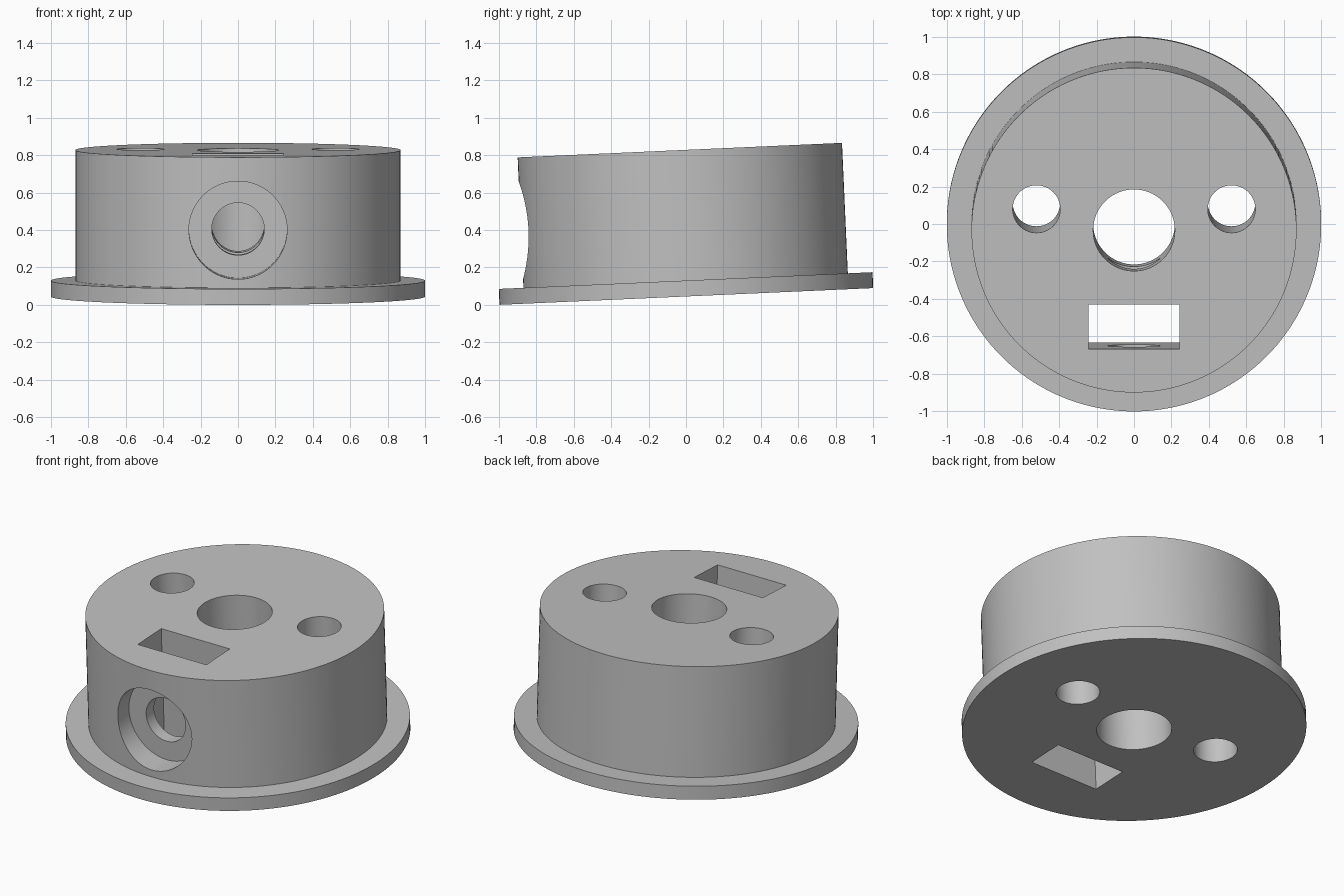
import bpy
from math import radians, pi
from mathutils import Matrix

if "Cube" in bpy.data.objects:
    bpy.data.objects.remove(bpy.data.objects["Cube"])

FLANGE_T, HEIGHT, BORE_Z = 0.085, 0.783, 0.393
TILT = radians(2.56)

grey = bpy.data.materials.new("plain grey")
grey.use_nodes = True
colour = (0.53, 0.53, 0.53, 1)
grey.diffuse_color = colour
grey.node_tree.nodes["Principled BSDF"].inputs["Base Color"].default_value = colour


def cylinder(name, radius, start, end, x=0, y=0, along_y=False, sides=96):
    """Cylinder from start to end along z, or along y at the bore height."""
    mid = (start + end) / 2
    place = (0, mid, BORE_Z) if along_y else (x, y, mid)
    bpy.ops.mesh.primitive_cylinder_add(
        vertices=sides, radius=radius, depth=end - start, location=place,
        rotation=(pi / 2 if along_y else 0, 0, 0))
    obj = bpy.context.object
    obj.name = name
    return obj


def combine(target, tool, operation):
    """Apply a boolean to the target and discard the tool."""
    tool.hide_render = True
    mod = target.modifiers.new(tool.name, 'BOOLEAN')
    mod.object, mod.operation, mod.solver = tool, operation, 'EXACT'
    bpy.context.view_layer.objects.active = target
    bpy.ops.object.modifier_apply(modifier=mod.name)
    bpy.data.objects.remove(tool)


# Round body standing on a thin flange
body = cylinder("flanged_body", 0.868, 0.03, HEIGHT, sides=160)
combine(body, cylinder("flange", 1.0, 0, FLANGE_T, sides=160), 'UNION')

# Vertical through holes: centre and one on each side
combine(body, cylinder("centre_hole", 0.218, -0.2, 1), 'DIFFERENCE')
for side in (-1, 1):
    combine(body, cylinder("side_hole", 0.127, -0.2, 1, x=side * 0.521, y=0.113), 'DIFFERENCE')

# Rectangular slot through the full height
bpy.ops.mesh.primitive_cube_add(size=1, location=(0, -0.516, 0.4))
slot = bpy.context.object
slot.name = "slot"
slot.scale = (0.486, 0.238, 1.4)
combine(body, slot, 'DIFFERENCE')

# Front bore reaching the centre hole, with a wide counterbore
combine(body, cylinder("front_bore", 0.14, -1.2, -0.1, along_y=True), 'DIFFERENCE')
combine(body, cylinder("counterbore", 0.262, -1.2, -0.715, along_y=True), 'DIFFERENCE')

# Tilt the whole body slightly and rest it on the ground
body.data.transform(Matrix.Translation(-body.location).inverted())
body.location = (0, 0, 0)
body.data.transform(Matrix.Rotation(TILT, 4, 'X'))
low = min(v.co.z for v in body.data.vertices)
ys = [v.co.y for v in body.data.vertices]
body.data.transform(Matrix.Translation((0, -(min(ys) + max(ys)) / 2, -low)))

body.data.materials.clear()
body.data.materials.append(grey)
bpy.ops.object.select_all(action='DESELECT')
body.select_set(True)
bpy.context.view_layer.objects.active = body
bpy.ops.object.shade_smooth_by_angle(angle=radians(30))
